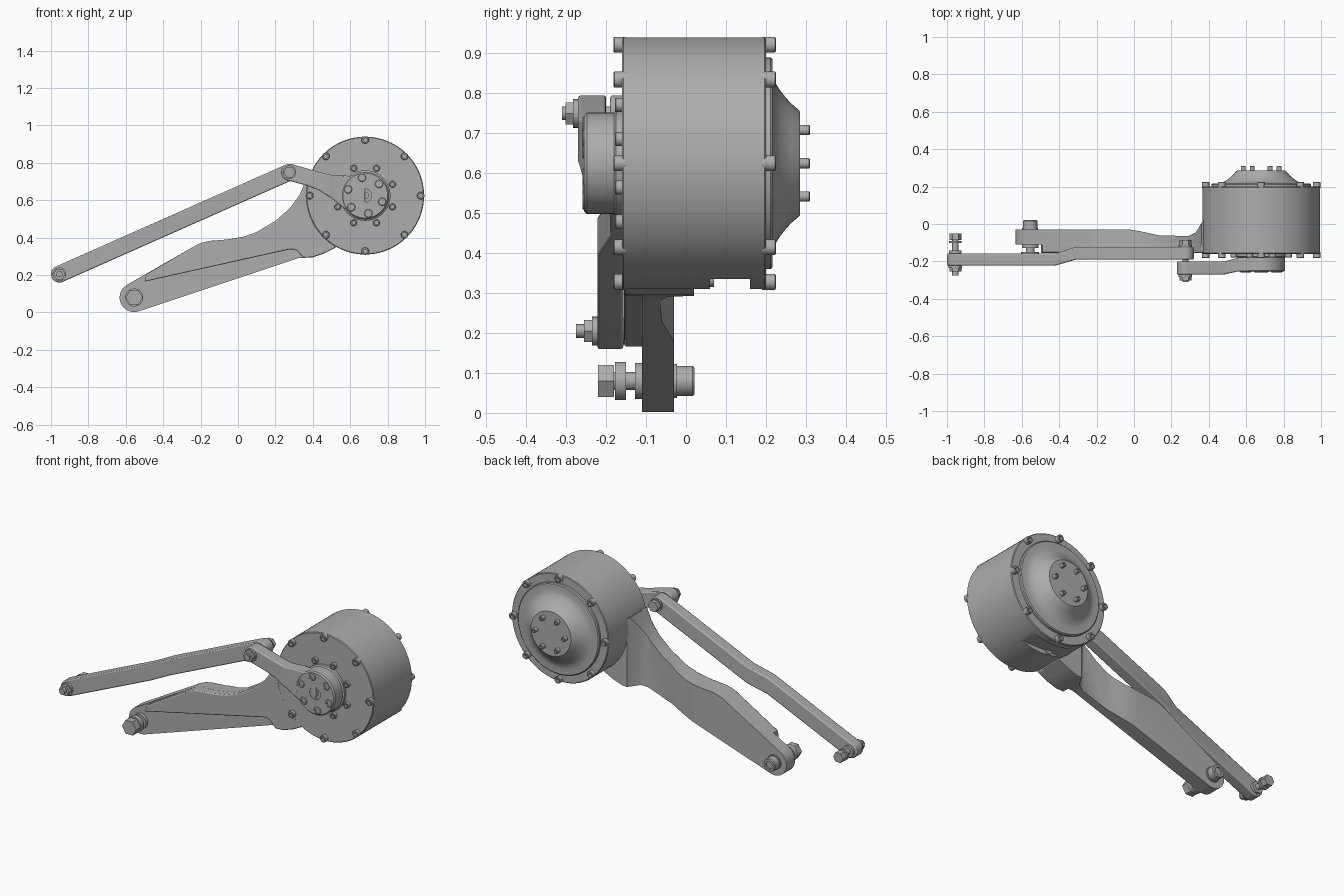
import bpy, bmesh
from math import sin, cos, pi, radians
from mathutils import Vector

if "Cube" in bpy.data.objects:
    bpy.data.objects.remove(bpy.data.objects["Cube"], do_unlink=True)

GREY = (0.42, 0.42, 0.42, 1)
metal = bpy.data.materials.new("grey metal")
metal.use_nodes = True
metal.diffuse_color = GREY
metal.node_tree.nodes["Principled BSDF"].inputs["Base Color"].default_value = GREY
parts = []


def finish(name, bm):
    bmesh.ops.remove_doubles(bm, verts=bm.verts, dist=1e-5)
    bmesh.ops.recalc_face_normals(bm, faces=bm.faces)
    mesh = bpy.data.meshes.new(name)
    bm.to_mesh(mesh)
    bm.free()
    ob = bpy.data.objects.new(name, mesh)
    bpy.context.collection.objects.link(ob)
    mesh.materials.append(metal)
    parts.append(ob)
    return ob


def lathe(name, x, z, profile, sides=24):
    """Turn (radius, y) points about an axis along y through (x, z)."""
    bm = bmesh.new()
    rings = []
    for r, y in profile:
        turn = [2 * pi * i / sides for i in range(sides)]
        rings.append([bm.verts.new((x + r * cos(a), y, z + r * sin(a))) for a in turn]
                     if r else [bm.verts.new((x, y, z))] * sides)
    for a, b in zip(rings, rings[1:]):
        for i in range(sides):
            j = (i + 1) % sides
            quad = list(dict.fromkeys((a[i], a[j], b[j], b[i])))
            if len(quad) > 2:
                bm.faces.new(quad)
    return finish(name, bm)


def disc(name, x, z, y0, y1, r, sides=24):
    return lathe(name, x, z, [(0, y0), (r, y0), (r, y1), (0, y1)], sides)


def socket_bolt(name, x, z, tip, root, r):
    """Round-headed bolt with a hexagonal-looking socket in its tip."""
    deep = tip + (root - tip) * 0.5
    c = r * 0.12 * (1 if root > tip else -1)
    lathe(name, x, z, [(0, deep), (r * .5, deep), (r * .5, tip), (r * .85, tip),
                       (r, tip + c), (r, root), (0, root)], 18)


def bolt_circle(name, x, z, radius, count, start, tip, root, r):
    for i in range(count):
        a = radians(start) + 2 * pi * i / count
        socket_bolt(f"{name}_{i + 1}", x + radius * cos(a), z + radius * sin(a), tip, root, r)


def arc(cx, cz, r, start, end, n=16):
    steps = [radians(start + (end - start) * i / n) for i in range(n + 1)]
    return [(cx + r * cos(a), cz + r * sin(a)) for a in steps]


def plate(name, outline, bends, bevel=0.006):
    """Extrude an x-z outline; bends give (x, front y, back y) along its length."""
    bm = bmesh.new()
    face = bm.faces.new([bm.verts.new((x, 0, z)) for x, z in outline])
    out = bmesh.ops.extrude_face_region(bm, geom=[face])
    for v in out["geom"]:
        if isinstance(v, bmesh.types.BMVert):
            v.co.y = 1
    for x, _, _ in bends:
        bmesh.ops.bisect_plane(bm, geom=bm.verts[:] + bm.edges[:] + bm.faces[:],
                               plane_co=(x, 0, 0), plane_no=(1, 0, 0))
    for v in bm.verts:
        side = 2 if v.co.y > 0.5 else 1
        y = bends[0][side] if v.co.x < bends[0][0] else bends[-1][side]
        for a, b in zip(bends, bends[1:]):
            if a[0] <= v.co.x <= b[0]:
                y = a[side] + (b[side] - a[side]) * (v.co.x - a[0]) / (b[0] - a[0])
        v.co.y = y
    ob = finish(name, bm)
    if bevel:
        mod = ob.modifiers.new("soft_edges", "BEVEL")
        mod.width, mod.segments, mod.angle_limit = bevel, 2, radians(50)
    return ob


# Motor drum with its rear cover
DX, DZ, DR = 0.68, 0.625, 0.315
drum = lathe("motor_drum", DX, DZ, [(0, -.16), (DR - .004, -.16), (DR, -.156),
                                    (DR, .196), (DR - .004, .2), (0, .2)], 96)
lathe("rear_cover", DX, DZ, [(0, .19), (.265, .19), (.265, .212), (.26, .217), (.225, .217),
                             (.205, .222), (.185, .234), (.168, .247), (.15, .263),
                             (.136, .28), (.13, .285), (0, .285)], 72)

# Cable notch under the drum
bm = bmesh.new()
bmesh.ops.create_cube(bm, size=1)
for v in bm.verts:
    v.co = Vector((DX, .11, .29)) + Vector((v.co.x * .3, v.co.y * .1, v.co.z * .09))
cutter = finish("notch_cutter", bm)
cutter.hide_render = True
parts.remove(cutter)
cut = drum.modifiers.new("notch", "BOOLEAN")
cut.object, cut.operation, cut.solver = cutter, "DIFFERENCE", "EXACT"
bpy.context.view_layer.objects.active = drum
bpy.ops.object.modifier_apply(modifier="notch")
bpy.data.objects.remove(cutter, do_unlink=True)
disc("notch_screw", DX - .05, .335, .05, .07, .02, 12)

# Drum bolts, front and back
bolt_circle("front_rim_bolt", DX, DZ, .297, 8, 0, -.182, -.15, .02)
bolt_circle("rear_rim_bolt", DX, DZ, .297, 8, 0, .225, .19, .02)
bolt_circle("inner_ring_bolt", DX, DZ, .158, 8, 22.5, -.178, -.15, .018)
bolt_circle("cover_stud", DX, DZ, .096, 6, 0, .31, .28, .013)

# Output hub with a centre hole and sunk bolts
lathe("output_hub", DX, DZ, [(0, -.235), (.017, -.235), (.017, -.245), (.035, -.245),
                             (.035, -.255), (.12, -.255), (.127, -.248), (.127, -.18),
                             (.135, -.175), (.135, -.15), (0, -.15)], 48)
bolt_circle("hub_bolt", DX, DZ, .097, 6, 40, -.259, -.24, .022)

# Crank from the hub to the upper rod joint
JX, JZ = 0.275, 0.75
crank = arc(JX, JZ, .045, 75, 253, 14)
crank += [(.36, .68), (.43, .655), (.5, .61), (.57, .555), (.68, .53),
          (.68, .745), (.6, .73), (.5, .735), (.42, .755)]
plate("crank", crank, [(.48, -.27, -.2), (.56, -.253, -.18)])

# Upper rod with a sideways jog
RX, RZ, TILT = -0.955, 0.205, 23.9
rod = arc(RX, RZ, .045, 90 + TILT, 270 + TILT) + arc(JX, JZ, .045, TILT - 90, TILT + 90)
plate("upper_rod", rod, [(-.42, -.222, -.157), (-.31, -.19, -.122)])

# Main arm and the raised web on its front
PX, PZ = -0.555, 0.08
lower = [(.32, .29), (.4, .295), (.46, .315), (.52, .345)]
upper = [(.55, .6), (.36, .7), (.33, .63), (.28, .56), (.2, .49), (.1, .43),
         (.03, .405), (-.06, .39), (-.15, .383), (-.19, .374), (-.22, .362)]
arm_bends = [(-.02, -.11, -.03), (.04, -.11, -.04), (.13, -.11, -.06),
             (.29, -.11, -.065), (.33, -.11, -.045), (.37, -.11, .02)]
plate("main_arm", arc(PX, PZ, .078, 120, 288, 18) + lower + upper, arm_bends, 0)
web = [(-.5, .165), (.27, .336), (.295, .338), (.315, .33), (.35, .293)] + lower[1:]
plate("arm_web", web + upper + [(-.49, .203)], [(0, -.155, -.105)])


# Pins, washers and nuts: (part, front y, back y, radius, sides)
def fastener(name, x, z, stack):
    for part, y0, y1, r, sides in stack:
        disc(f"{name}_{part}", x, z, y0, y1, r, sides)


fastener("arm_pin", PX, PZ, [
    ("head", -.22, -.18, .046, 6), ("front_washer", -.178, -.15, .048, 32),
    ("shaft", -.18, 0, .023, 24), ("inner_washer", -.128, -.105, .045, 32),
    ("back_washer", -.035, -.022, .043, 32)])
lathe("arm_pin_boss", PX, PZ, [(0, -.03), (.038, -.03), (.038, .016), (.034, .021),
                               (.022, .021), (.022, .012), (0, .012)], 32)
fastener("rod_lower_pin", RX, RZ, [
    ("shaft", -.275, -.055, .017, 20), ("front_nut", -.255, -.233, .032, 6),
    ("front_washer", -.235, -.218, .036, 28), ("inner_washer", -.16, -.142, .034, 28),
    ("outer_washer", -.102, -.09, .034, 28), ("back_nut", -.085, -.05, .032, 6)])
fastener("rod_upper_pin", JX, JZ, [
    ("shaft", -.31, -.095, .017, 20), ("front_nut", -.302, -.28, .032, 6),
    ("front_washer", -.283, -.265, .036, 28), ("back_washer", -.125, -.112, .036, 28),
    ("back_nut", -.112, -.085, .032, 6)])

# Smooth curved surfaces, keep edges crisp
bpy.ops.object.select_all(action="DESELECT")
for ob in parts:
    ob.select_set(True)
bpy.context.view_layer.objects.active = drum
bpy.ops.object.shade_smooth_by_angle(angle=radians(32))
